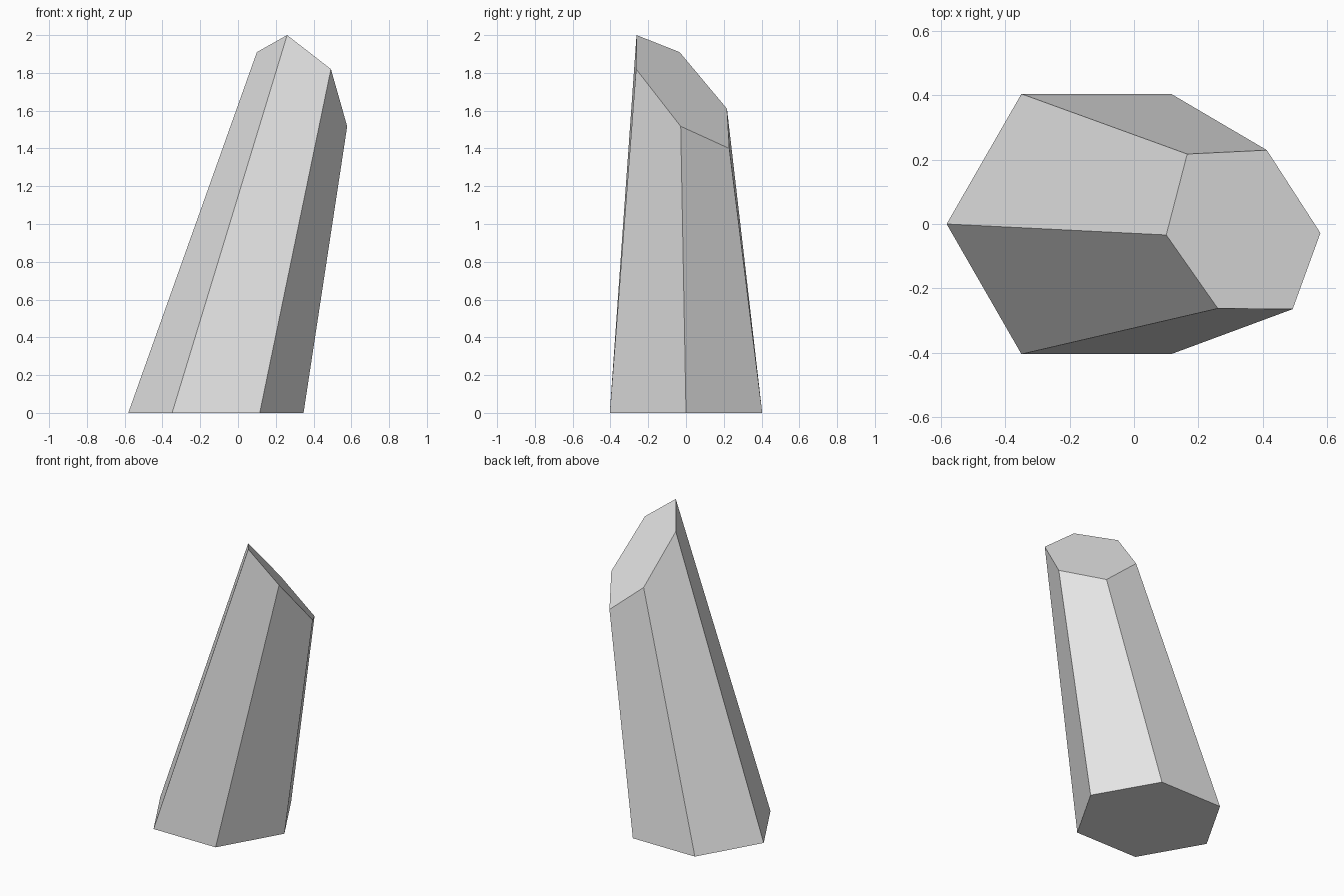
import bpy
import bmesh
from math import cos, sin, pi

cube = bpy.data.objects.get("Cube")
if cube:
    bpy.data.objects.remove(cube, do_unlink=True)

# Stone material
stone = bpy.data.materials.new("light_grey_stone")
stone.use_nodes = True
grey = (0.8, 0.8, 0.8, 1.0)
stone.diffuse_color = grey
stone.node_tree.nodes["Principled BSDF"].inputs["Base Color"].default_value = grey

# Slanted tip, counter-clockwise from the right-hand corner
tip = [(0.10, -0.034, 1.91), (0.26, -0.262, 2.0), (0.492, -0.264, 1.82),
       (0.578, -0.028, 1.517), (0.412, 0.229, 1.40), (0.165, 0.217, 1.61)]

# Leaning six-sided shaft on a regular hexagonal foot
bm = bmesh.new()
foot_ring = []
for i in range(6):
    a = pi + i * pi / 3
    foot_ring.append(bm.verts.new((-0.117 + 0.464 * cos(a), 0.466 * sin(a), 0)))
tip_ring = [bm.verts.new(p) for p in tip]
for i in range(6):
    j = (i + 1) % 6
    bm.faces.new((foot_ring[i], foot_ring[j], tip_ring[j], tip_ring[i]))

# Foot and slanted cap
bm.faces.new(foot_ring[::-1])
bm.faces.new(tip_ring)
bmesh.ops.recalc_face_normals(bm, faces=bm.faces)

mesh = bpy.data.meshes.new("crystal_shaft")
bm.to_mesh(mesh)
bm.free()
mesh.materials.append(stone)
crystal = bpy.data.objects.new("crystal_shaft", mesh)
bpy.context.collection.objects.link(crystal)
